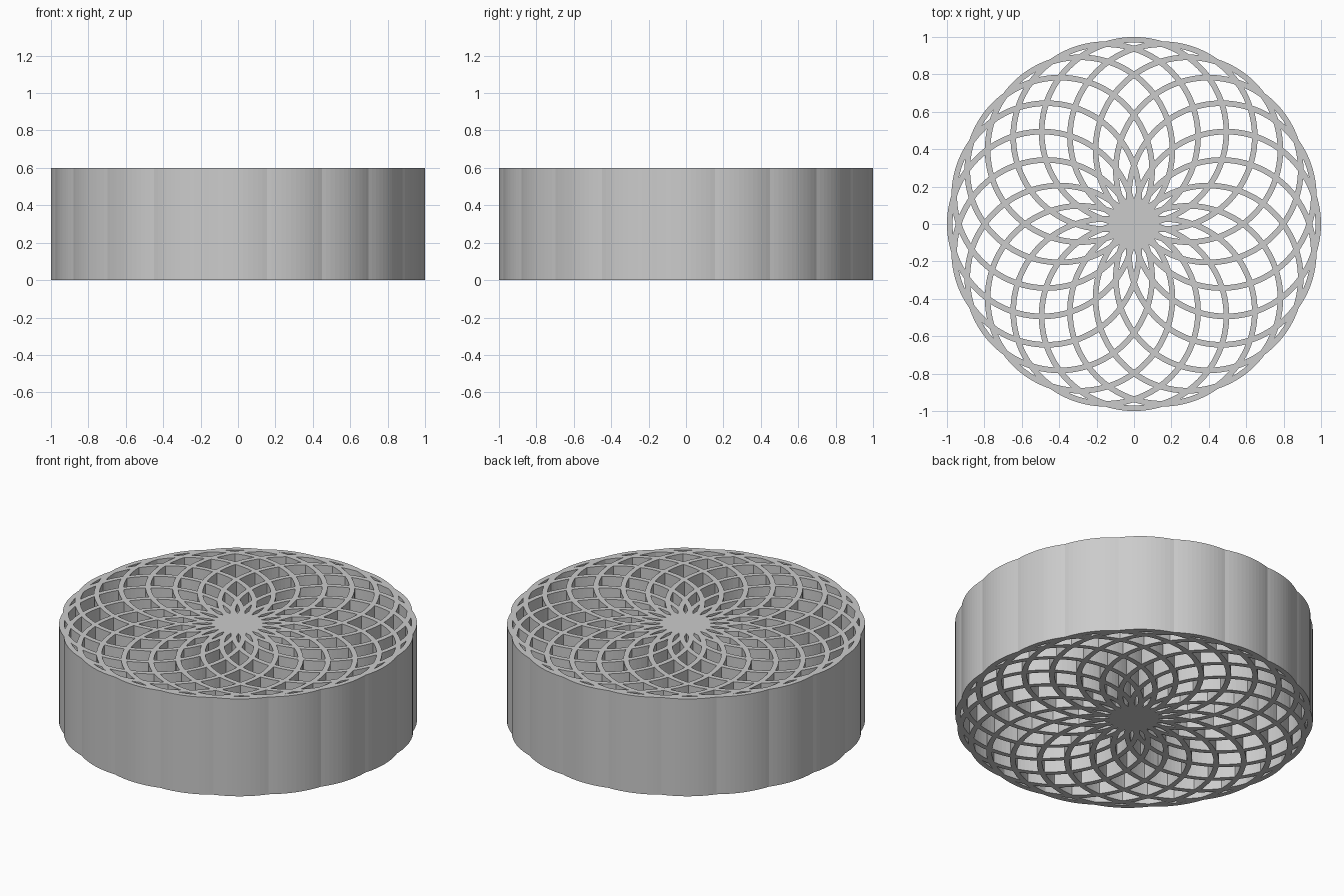
import bpy, bmesh
from math import pi, cos, sin

RINGS = 20
SEGMENTS = 120
HEIGHT = 0.6
WALL = 0.03
RADIUS = 0.494            # centre line of one ring wall
OFFSET = 1 - WALL / 2 - RADIUS
HUB_RADIUS = 0.137

scene = bpy.context.scene
if "Cube" in scene.objects:
    bpy.data.objects.remove(scene.objects["Cube"])

grey = bpy.data.materials.new("light_grey")
grey.use_nodes = True
grey.diffuse_color = (0.6, 0.6, 0.6, 1)
grey.node_tree.nodes["Principled BSDF"].inputs["Base Color"].default_value = (0.6, 0.6, 0.6, 1)


def make_object(name, bm):
    bmesh.ops.recalc_face_normals(bm, faces=bm.faces)
    mesh = bpy.data.meshes.new(name)
    bm.to_mesh(mesh)
    bm.free()
    mesh.materials.append(grey)
    obj = bpy.data.objects.new(name, mesh)
    scene.collection.objects.link(obj)
    return obj


def make_ring(name, angle):
    """Upright tube whose centre sits at the given angle around the hub."""
    bm = bmesh.new()
    cx, cy = OFFSET * cos(angle), OFFSET * sin(angle)
    inner, outer = RADIUS - WALL / 2, RADIUS + WALL / 2
    profile = [(inner, 0), (outer, 0), (outer, HEIGHT), (inner, HEIGHT)]
    loops = []
    for i in range(SEGMENTS):
        a = angle + 2 * pi * i / SEGMENTS
        loops.append([bm.verts.new((cx + r * cos(a), cy + r * sin(a), z)) for r, z in profile])
    for i in range(SEGMENTS):
        p, q = loops[i - 1], loops[i]
        for j in range(4):
            bm.faces.new((p[j - 1], p[j], q[j], q[j - 1]))
    return make_object(name, bm)


# Solid hub in the middle
bm = bmesh.new()
bmesh.ops.create_cone(bm, cap_ends=True, segments=80, radius1=HUB_RADIUS,
                      radius2=HUB_RADIUS, depth=HEIGHT)
for v in bm.verts:
    v.co.z = HEIGHT if v.co.z > 0 else 0
lattice = make_object("ring_lattice", bm)

# Interlaced rings, fused with the hub into one body
rings = [make_ring(f"ring_{i}", 2 * pi * i / RINGS) for i in range(RINGS)]
for ring in rings:
    fuse = lattice.modifiers.new("fuse", 'BOOLEAN')
    fuse.operation = 'UNION'
    fuse.solver = 'MANIFOLD'
    fuse.object = ring

depsgraph = bpy.context.evaluated_depsgraph_get()
fused = bpy.data.meshes.new_from_object(lattice.evaluated_get(depsgraph))
lattice.modifiers.clear()
lattice.data = fused
fused.name = "ring_lattice"
fused.materials.clear()
fused.materials.append(grey)
for ring in rings:
    bpy.data.objects.remove(ring)
